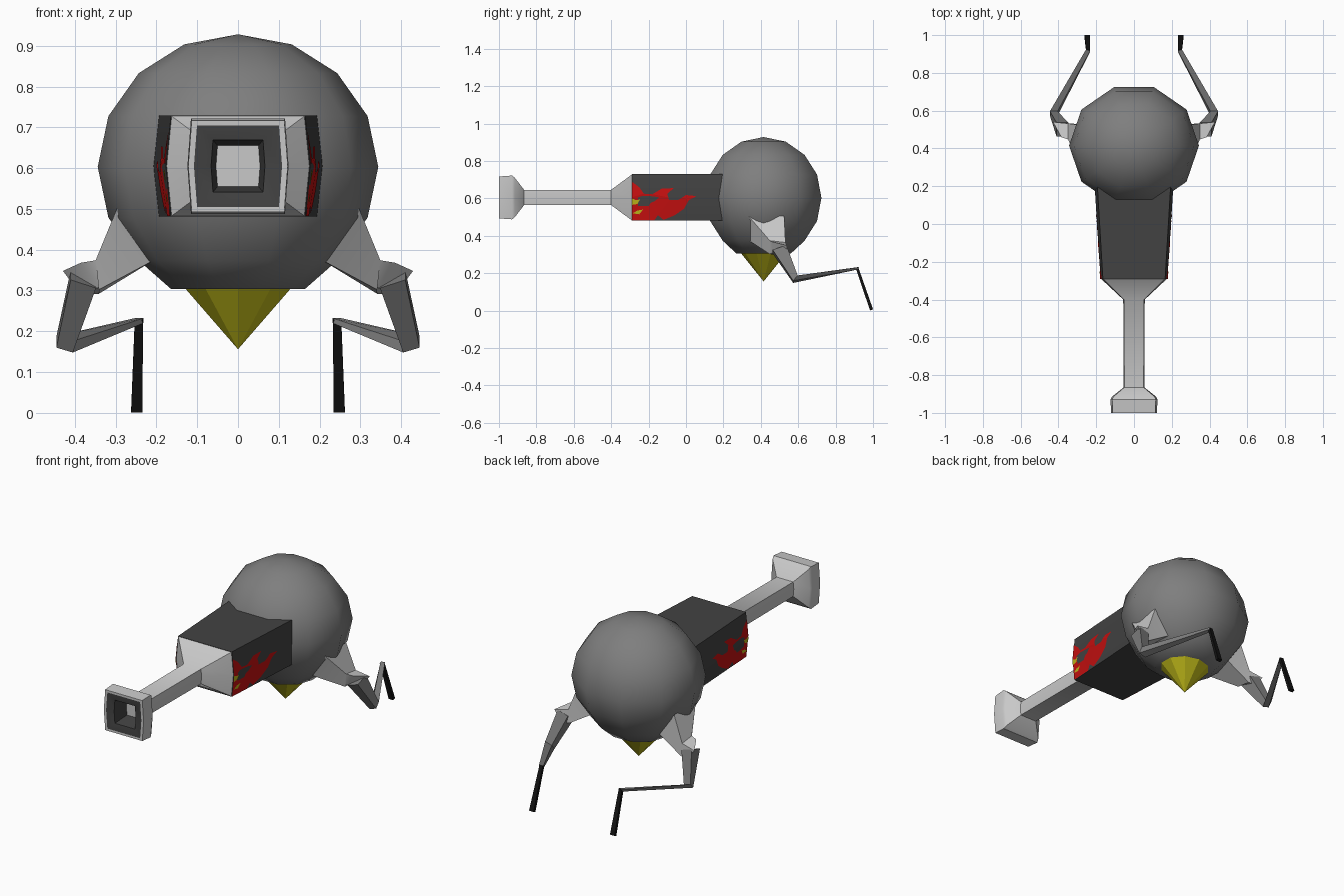
import bpy, bmesh, math
from mathutils import Vector, Matrix

if "Cube" in bpy.data.objects:
    bpy.data.objects.remove(bpy.data.objects["Cube"])


def mat(name, r, g, b):
    m = bpy.data.materials.new(name)
    m.diffuse_color = (r, g, b, 1)
    m.use_nodes = True
    m.node_tree.nodes["Principled BSDF"].inputs["Base Color"].default_value = m.diffuse_color
    return m


GREY = mat("mid grey", .21, .21, .21)
LIGHT = mat("light grey", .58, .58, .58)
DARK = mat("dark grey", .055, .055, .055)
BLACK = mat("black", .006, .006, .006)
RED = mat("red", .56, .005, .005)
YELLOW = mat("yellow", .52, .48, .01)


def finish(name, bm, mats, smooth=None, normals=True):
    if normals:
        bmesh.ops.recalc_face_normals(bm, faces=bm.faces)
    me = bpy.data.meshes.new(name)
    bm.to_mesh(me)
    bm.free()
    for m in mats:
        me.materials.append(m)
    ob = bpy.data.objects.new(name, me)
    bpy.context.collection.objects.link(ob)
    if smooth:
        bpy.ops.object.select_all(action='DESELECT')
        ob.select_set(True)
        bpy.context.view_layer.objects.active = ob
        bpy.ops.object.shade_smooth_by_angle(angle=math.radians(smooth))
    return ob


def loft(name, rings, mats, smooth=None, bands=None):
    """Skin a list of equal point rings; bands gives a material index per span."""
    bm = bmesh.new()
    vs = [[bm.verts.new(p) for p in r] for r in rings]
    n = len(rings[0])
    for k in range(len(vs) - 1):
        for i in range(n):
            j = (i + 1) % n
            f = bm.faces.new((vs[k][i], vs[k][j], vs[k + 1][j], vs[k + 1][i]))
            f.material_index = bands[k] if bands else 0
    bm.faces.new(vs[0][::-1])
    bm.faces.new(vs[-1])
    return finish(name, bm, mats, smooth)


CZ = .605


def section(y, w, h):
    """Rectangle with slightly bulged left and right sides."""
    c = w * .93
    return [(-c, y, CZ - h), (c, y, CZ - h), (w, y, CZ),
            (c, y, CZ + h), (-c, y, CZ + h), (-w, y, CZ)]


# round body with flattened underside
bm = bmesh.new()
bmesh.ops.create_uvsphere(bm, u_segments=10, v_segments=8, radius=.325,
                          matrix=Matrix.Rotation(math.pi / 2, 4, 'Z'))
for v in bm.verts:
    if v.co.z < -.29:
        v.co.x *= 1.25
        v.co.y *= 1.22
        v.co.z = -.299
    v.co = Vector((v.co.x * 1.058, v.co.y + .415, v.co.z + .603))
finish("body", bm, [GREY], 50)

# yellow cone below the body
bm = bmesh.new()
bmesh.ops.create_cone(bm, cap_ends=True, segments=10, radius1=.137, radius2=0, depth=.15,
                      matrix=Matrix.Translation((0, .415, .231)) @ Matrix.Diagonal((1, .88, -1, 1)))
finish("belly_cone", bm, [YELLOW])

# boxy front housing
BACK, FRONT = .26, -.29


def housing_w(y):
    return .177 + (y - FRONT) * .064


loft("housing", [section(BACK, housing_w(BACK), .124), section(FRONT, .177, .124)], [DARK], 20)

# barrel with flared muzzle and hollow mouth
barrel = [(-.289, .176, .123), (-.40, .057, .041), (-.865, .055, .04), (-.915, .118, .105),
          (-.93, .124, .117), (-1, .122, .112), (-1, .108, .1), (-.99, .066, .064), (-.9, .054, .05)]
loft("barrel", [section(*b) for b in barrel], [LIGHT, DARK], 40,
     [0, 0, 0, 0, 0, 0, 1, 1])


# painted flames as thin plates following the housing sides
def flame(name, outline, material, side, lift):
    bm = bmesh.new()
    bm.faces.new([bm.verts.new((0, y, z)) for y, z in outline])
    bmesh.ops.bisect_plane(bm, geom=bm.verts[:] + bm.edges[:] + bm.faces[:],
                           plane_co=(0, 0, CZ), plane_no=(0, 0, 1))
    bmesh.ops.triangulate(bm, faces=bm.faces)
    for v in bm.verts:
        w = housing_w(v.co.y) * (1 - .07 * abs(v.co.z - CZ) / .124)
        v.co.x = side * (w + lift)
    bmesh.ops.recalc_face_normals(bm, faces=bm.faces)
    bm.faces.ensure_lookup_table()
    if bm.faces[0].normal.x * side < 0:
        bmesh.ops.reverse_faces(bm, faces=bm.faces)
    finish(name, bm, [material], normals=False)


RED_SHAPE = [(-.29, .482), (-.17, .482), (-.15, .51), (-.12, .485), (-.06, .51), (-.01, .545),
             (.015, .59), (.055, .612), (0, .618), (-.04, .592), (-.09, .59), (-.1, .625),
             (-.065, .655), (-.13, .652), (-.18, .622), (-.225, .625), (-.25, .66), (-.29, .69)]
YELLOW_SHAPES = [[(-.29, .565), (-.26, .57), (-.245, .595), (-.265, .59), (-.29, .6)],
                 [(-.285, .52), (-.25, .515), (-.23, .54), (-.26, .535)]]
for side, tag in ((1, "right"), (-1, "left")):
    flame("flame_" + tag, RED_SHAPE, RED, side, .002)
    for k, s in enumerate(YELLOW_SHAPES):
        flame(f"flame_spot_{tag}_{k}", s, YELLOW, side, .004)


# bent rear legs: each ring is a centre with two half-axes
def ring(c, u, v):
    c, u, v = Vector(c), Vector(u), Vector(v)
    return [c - u - v, c + u - v, c + u + v, c - u + v]


thigh = [ring((.25, .43, .44), (0, .095, 0), (.045, 0, .065)),
         ring((.345, .49, .333), (0, .042, -.005), (.004, 0, .036)),
         ring((.385, .5, .328), (.022, .04, -.01), (.022, 0, .03))]
shin = [ring((.379, .5, .328), (.031, 0, .01), (0, .037, .012)),
        ring((.425, .585, .168), (.02, 0, .006), (0, .012, .014)),
        ring((.243, .918, .226), (.011, .004, 0), (0, .002, .006))]
foot = [ring((.243, .914, .23), (.01, 0, 0), (0, .007, .002)),
        ring((.248, .992, .004), (.014, 0, 0), (0, .008, .003))]
for sx, tag in ((1, "right"), (-1, "left")):
    for part, rings, m in (("thigh", thigh, LIGHT), ("shin", shin, GREY), ("foot", foot, BLACK)):
        loft(f"{part}_{tag}", [[(p.x * sx, p.y, p.z) for p in r] for r in rings], [m], 35)
